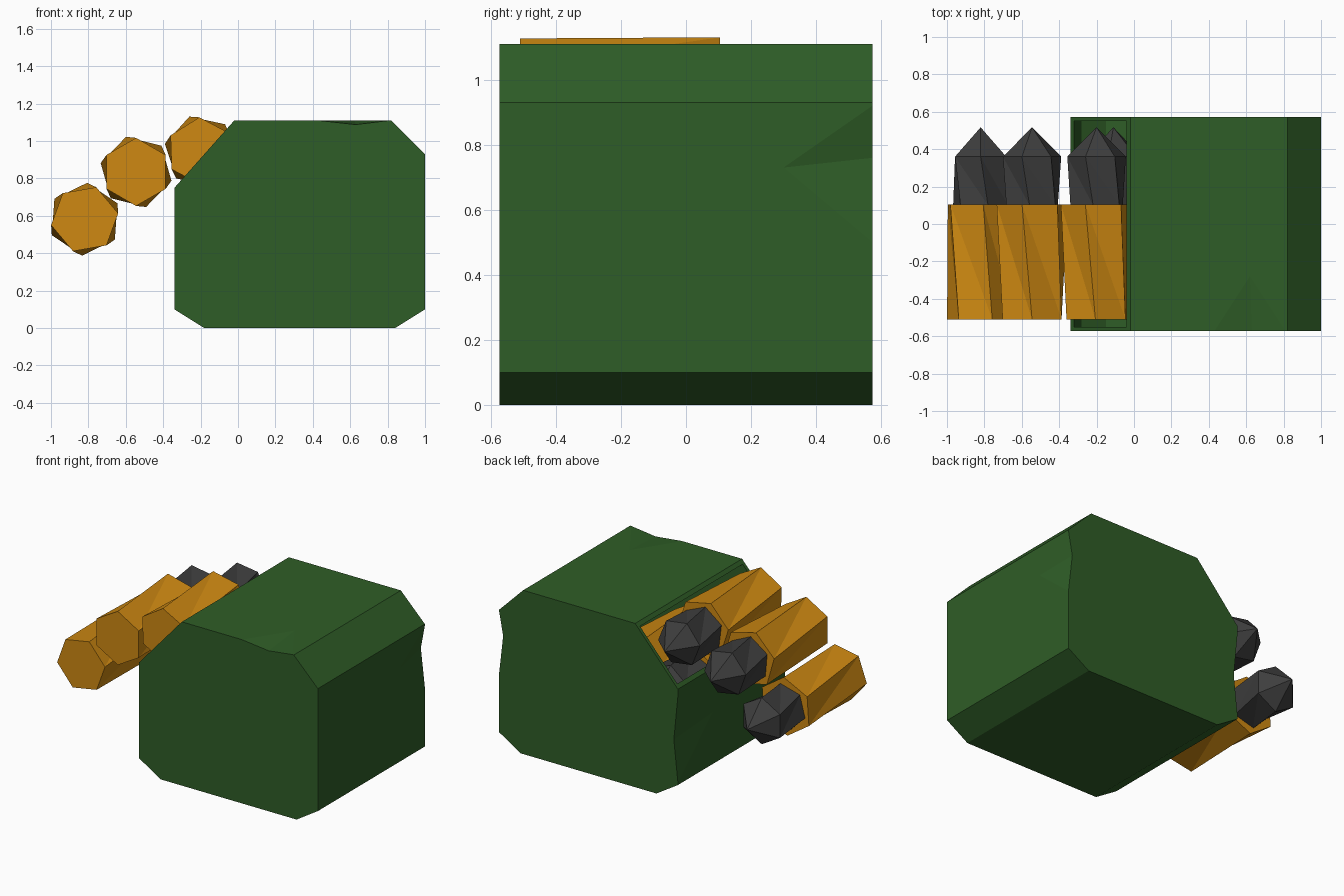
import bpy, bmesh, math
from mathutils import Vector

if "Cube" in bpy.data.objects:
    bpy.data.objects.remove(bpy.data.objects["Cube"])


def material(name, rgb):
    m = bpy.data.materials.new(name)
    m.diffuse_color = (*rgb, 1)
    m.use_nodes = True
    m.node_tree.nodes["Principled BSDF"].inputs["Base Color"].default_value = m.diffuse_color
    return m


GREEN = material("green_paint", (0.028, 0.11, 0.02))
BRASS = material("brass", (0.62, 0.25, 0.006))
LEAD = material("dark_lead", (0.047, 0.047, 0.047))


def finish(bm, name, mat):
    bmesh.ops.remove_doubles(bm, verts=bm.verts, dist=1e-4)
    bmesh.ops.recalc_face_normals(bm, faces=bm.faces)
    me = bpy.data.meshes.new(name)
    bm.to_mesh(me)
    bm.free()
    me.materials.append(mat)
    ob = bpy.data.objects.new(name, me)
    bpy.context.collection.objects.link(ob)
    return ob


def face(bm, pts):
    bm.faces.new([bm.verts.new(p) for p in pts])


# Ammunition box: outer and inner (x, z) profiles, last segment is the open slanted side
OUTER = [(-0.02, 1.11), (0.82, 1.11), (1.0, 0.93), (1.0, 0.10),
         (0.84, 0), (-0.18, 0), (-0.34, 0.10), (-0.34, 0.75)]
INNER = [(-0.04, 1.0875), (0.80, 1.0875), (0.95, 0.92), (0.95, 0.11),
         (0.83, 0.03), (-0.15, 0.03), (-0.28, 0.11), (-0.32, 0.7725)]
HY, IY = 0.573, 0.55

# Dents: segment -> (end side, first edge point, pushed-in point, second edge point, point on face)
DENTS = {
    0: (-1, (0.43, 1.11), (0.63, 1.088), (0.81, 1.11), (0.62, -0.28, 1.11)),
    2: (1, (1.0, 0.92), (0.97, 0.76), (1.0, 0.50), (1.0, 0.30, 0.73)),
    6: (1, (-0.34, 0.12), (-0.31, 0.40), (-0.34, 0.70), (-0.34, 0.20, 0.45)),
}


def P(p, y):
    return Vector((p[0], y, p[1]))


bm = bmesh.new()
caps = {-1: [], 1: []}
n = len(OUTER)
for i in range(n):
    a, b = OUTER[i], OUTER[(i + 1) % n]
    ia, ib = INNER[i], INNER[(i + 1) % n]
    for s in caps:
        caps[s].append(P(a, s * HY))
    if i == n - 1:
        # rim round the opening
        o = [P(a, -HY), P(b, -HY), P(b, HY), P(a, HY)]
        q = [P(ia, -IY), P(ib, -IY), P(ib, IY), P(ia, IY)]
        for k in range(4):
            j = (k + 1) % 4
            face(bm, [o[k], o[j], q[j], q[k]])
        continue
    if i in DENTS:
        s, e0, d, e1, c = DENTS[i]
        e0, d, e1, c = P(e0, s * HY), P(d, s * HY), P(e1, s * HY), Vector(c)
        caps[s] += [e0, d, e1]
        face(bm, [P(a, -s * HY), P(a, s * HY), e0, c])
        face(bm, [P(a, -s * HY), c, P(b, -s * HY)])
        face(bm, [c, e1, P(b, s * HY), P(b, -s * HY)])
        face(bm, [e0, d, c])
        face(bm, [d, e1, c])
    else:
        face(bm, [P(a, -HY), P(b, -HY), P(b, HY), P(a, HY)])
    face(bm, [P(ia, -IY), P(ib, -IY), P(ib, IY), P(ia, IY)])
for s in caps:
    face(bm, caps[s])
    face(bm, [P(p, s * IY) for p in INNER])
finish(bm, "ammunition_box", GREEN)


# Cartridges: slightly twisted hexagonal lofts along y
def loft(name, x, z, rings, mat, tip=None):
    bm = bmesh.new()
    loops = []
    for y, r, deg in rings:
        loops.append([Vector((x + r * math.cos(math.radians(deg + 60 * k)), y,
                              z + r * math.sin(math.radians(deg + 60 * k)))) for k in range(6)])
    for A, B in zip(loops, loops[1:]):
        for k in range(6):
            j = (k + 1) % 6
            face(bm, [A[k], A[j], B[j]])
            face(bm, [A[k], B[j], B[k]])
    face(bm, loops[0])
    if tip is None:
        face(bm, loops[-1])
    else:
        for k in range(6):
            face(bm, [loops[-1][k], loops[-1][(k + 1) % 6], (x, tip, z)])
    finish(bm, name, mat)


BELT = [(-0.82, 0.582, 10), (-0.545, 0.835, 30), (-0.20, 0.945, 32),
        (-0.11, 0.62, 20), (0.28, 0.58, 30)]
for i, (x, z, deg) in enumerate(BELT, 1):
    loft(f"cartridge_case_{i}", x, z, [(-0.51, 0.182, deg), (0.105, 0.195, deg + 16)], BRASS)
    loft(f"bullet_{i}", x, z, [(0.10, 0.152, deg + 5), (0.36, 0.158, deg + 20)], LEAD, 0.517)
